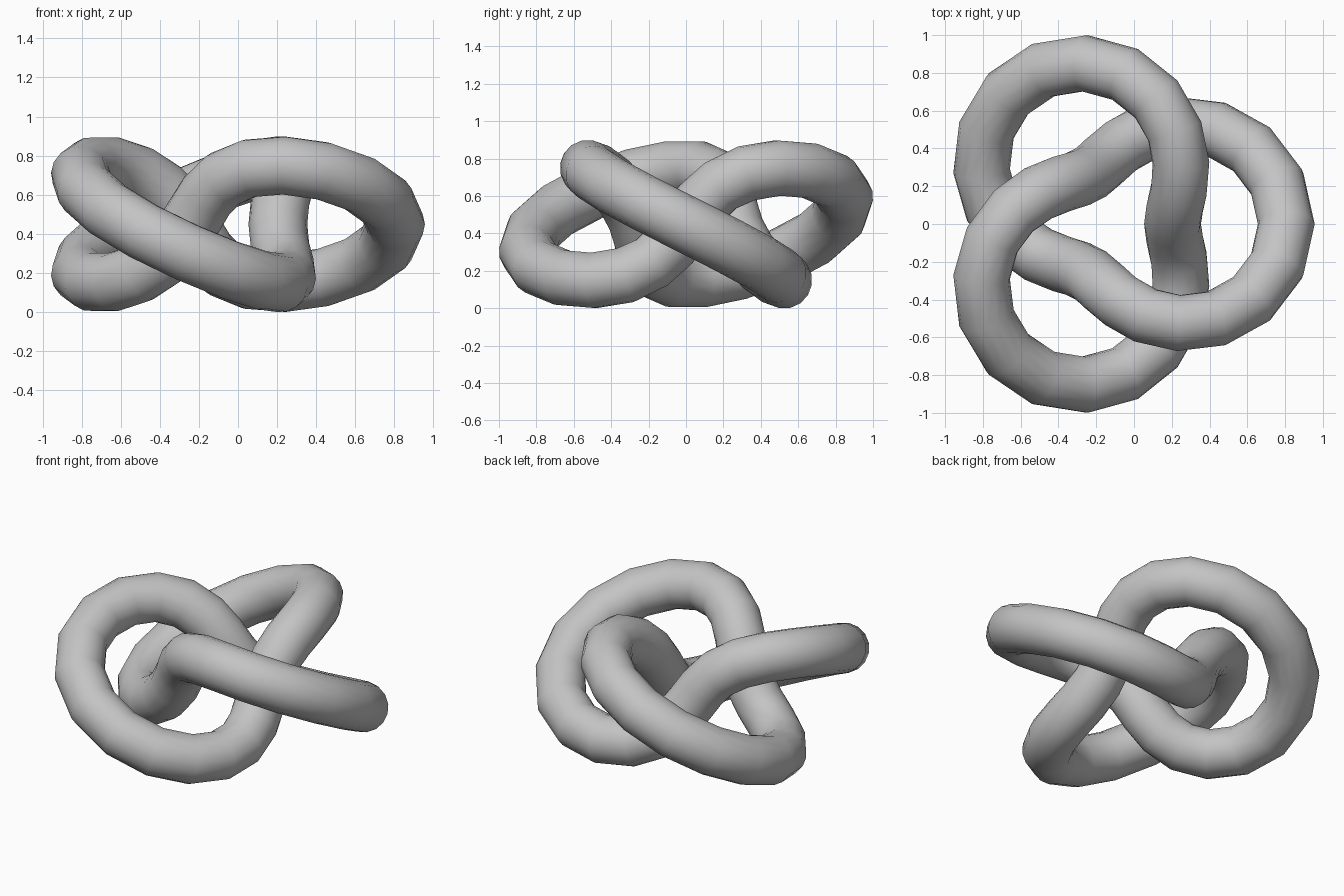
import bpy
import bmesh
from math import sin, cos, pi
from mathutils import Vector

if "Cube" in bpy.data.objects:
    bpy.data.objects.remove(bpy.data.objects["Cube"], do_unlink=True)

SEGMENTS, SIDES = 50, 16
SCALE = 0.301          # half the knot radius
TUBE = SCALE / 2       # tube radius


def knot(u):
    """Centre line: winds twice around the axis and three times through it."""
    reach = SCALE * (2 + cos(1.5 * u))
    return Vector((reach * cos(u), reach * sin(u), -SCALE * sin(1.5 * u)))


# Tube rings, square to the centre line
bm = bmesh.new()
rings = []
for i in range(SEGMENTS):
    u = 4 * pi * i / SEGMENTS
    centre = knot(u)
    tangent = (knot(u + 0.01) - knot(u - 0.01)).normalized()
    side = tangent.cross(centre).normalized()
    out = side.cross(tangent)
    ring = []
    for j in range(SIDES):
        a = 2 * pi * j / SIDES
        ring.append(bm.verts.new(centre + TUBE * (cos(a) * out + sin(a) * side)))
    rings.append(ring)

# Skin between neighbouring rings, closing the loop
for i in range(SEGMENTS):
    r0, r1 = rings[i], rings[(i + 1) % SEGMENTS]
    for j in range(SIDES):
        k = (j + 1) % SIDES
        bm.faces.new((r0[j], r0[k], r1[k], r1[j])).smooth = True
bmesh.ops.recalc_face_normals(bm, faces=bm.faces)

# Centre on x and y, stand on the ground
low = Vector([min(v.co[a] for v in bm.verts) for a in range(3)])
high = Vector([max(v.co[a] for v in bm.verts) for a in range(3)])
mid = (low + high) / 2
bmesh.ops.translate(bm, verts=bm.verts, vec=(-mid.x, -mid.y, -low.z))

mesh = bpy.data.meshes.new("knotted_tube")
bm.to_mesh(mesh)
bm.free()
tube = bpy.data.objects.new("knotted_tube", mesh)
bpy.context.collection.objects.link(tube)

# Plain grey
grey = bpy.data.materials.new("light_grey")
grey.use_nodes = True
colour = (0.55, 0.55, 0.55, 1)
grey.diffuse_color = colour
grey.node_tree.nodes["Principled BSDF"].inputs["Base Color"].default_value = colour
mesh.materials.append(grey)
